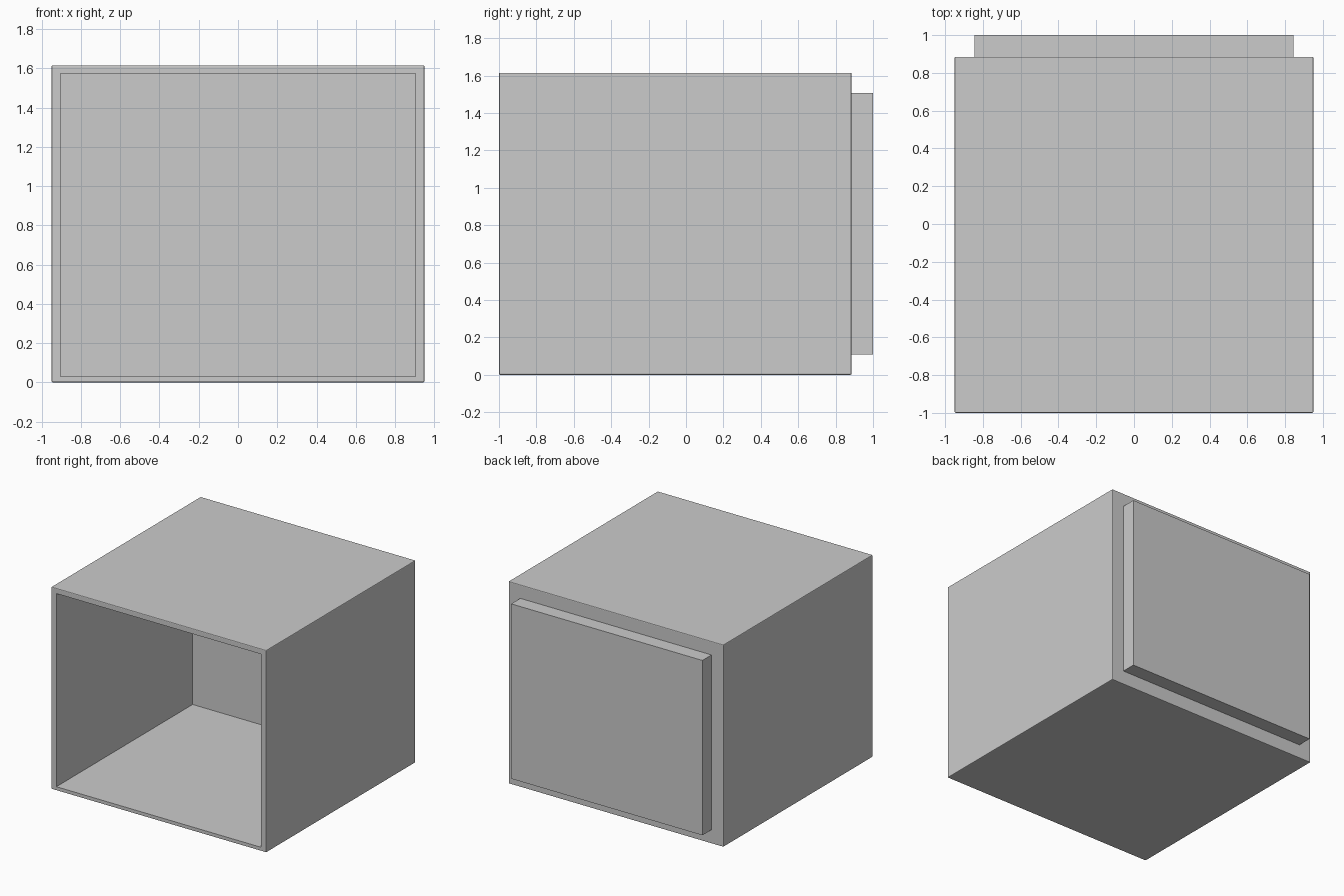
import bpy
import bmesh
from mathutils import Vector

cube = bpy.data.objects.get("Cube")
if cube:
    bpy.data.objects.remove(cube, do_unlink=True)

grey = bpy.data.materials.new("light_grey")
grey.use_nodes = True
colour = (0.6, 0.6, 0.6, 1)
grey.diffuse_color = colour
grey.node_tree.nodes["Principled BSDF"].inputs["Base Color"].default_value = colour


def box(bm, low, high):
    """Add a box between two opposite corners."""
    verts = bmesh.ops.create_cube(bm, size=1)["verts"]
    low, high = Vector(low), Vector(high)
    for v in verts:
        v.co = (low + high) / 2 + v.co * (high - low)


def finish(bm, name):
    bmesh.ops.recalc_face_normals(bm, faces=bm.faces)
    mesh = bpy.data.meshes.new(name)
    bm.to_mesh(mesh)
    bm.free()
    mesh.materials.append(grey)
    obj = bpy.data.objects.new(name, mesh)
    bpy.context.collection.objects.link(obj)
    return obj


# Housing: box with slightly softened outer edges
bm = bmesh.new()
box(bm, (-0.95, -1, 0), (0.95, 0.885, 1.615))
bmesh.ops.bevel(bm, geom=bm.edges[:], offset=0.006, segments=2,
                profile=0.5, affect='EDGES')

# Opening: inset the front face, fit it to the rim, push it inwards
front = min(bm.faces, key=lambda f: f.calc_center_median().y)
bmesh.ops.inset_region(bm, faces=[front], thickness=0.03)
for v in front.verts:
    v.co.x = 0.905 if v.co.x > 0 else -0.905
    v.co.z = 1.573 if v.co.z > 0.8 else 0.03
inner = bmesh.ops.extrude_discrete_faces(bm, faces=[front])["faces"][0]
for v in inner.verts:
    v.co.y = 0.72
finish(bm, "housing")

# Raised panel on the back
bm = bmesh.new()
box(bm, (-0.845, 0.88, 0.11), (0.845, 1, 1.507))
finish(bm, "back_panel")
